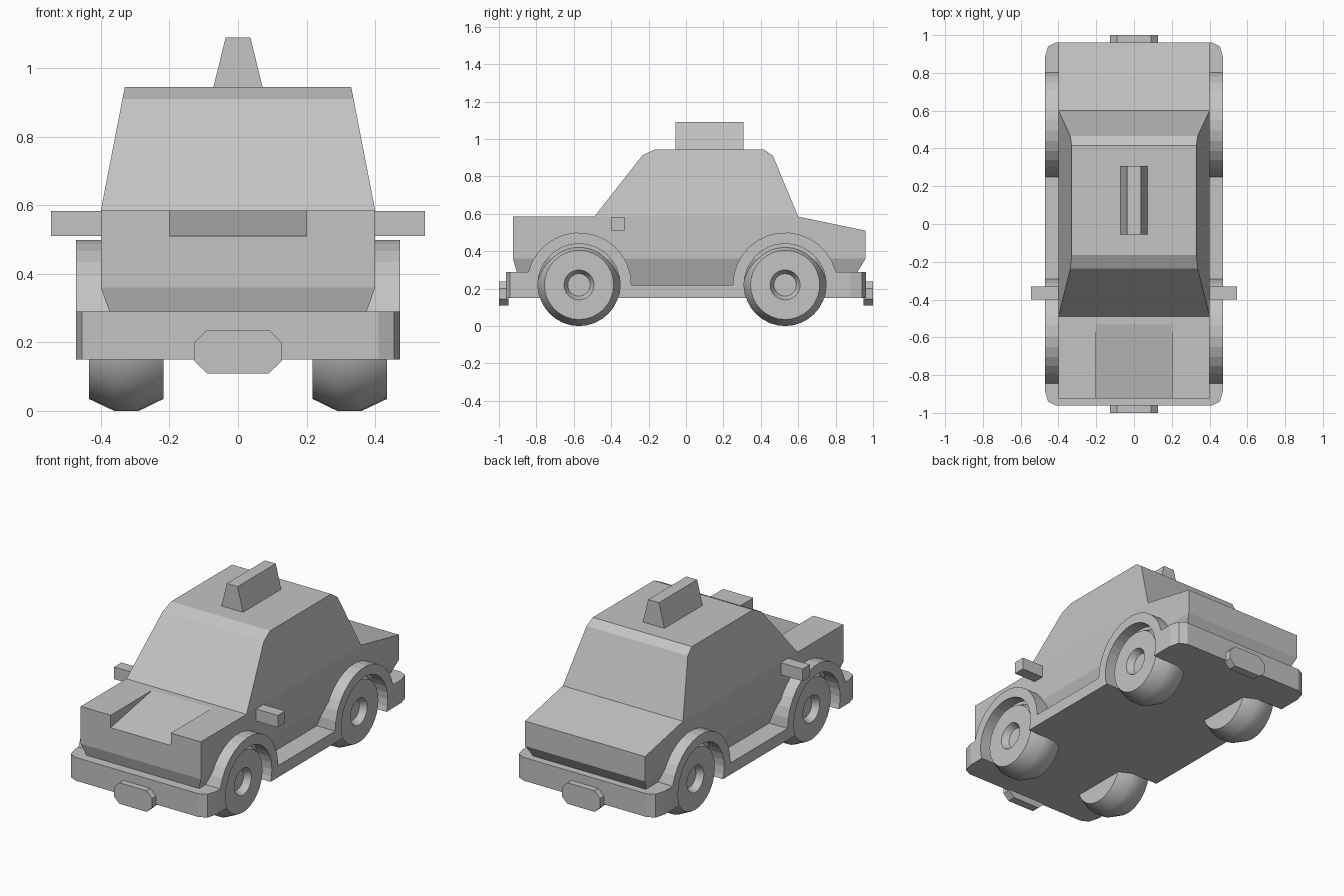
import bpy, bmesh, math

if "Cube" in bpy.data.objects:
    bpy.data.objects.remove(bpy.data.objects["Cube"], do_unlink=True)

grey = bpy.data.materials.new("light_grey")
grey.use_nodes = True
COLOUR = (0.55, 0.55, 0.55, 1)
grey.diffuse_color = COLOUR
grey.node_tree.nodes["Principled BSDF"].inputs["Base Color"].default_value = COLOUR


def make(name, bm):
    bmesh.ops.recalc_face_normals(bm, faces=bm.faces)
    mesh = bpy.data.meshes.new(name)
    bm.to_mesh(mesh)
    bm.free()
    mesh.materials.append(grey)
    obj = bpy.data.objects.new(name, mesh)
    bpy.context.collection.objects.link(obj)
    return obj


def prism(name, outline, axis, lo, hi):
    """Extrude a 2D outline along one axis from lo to hi."""
    bm = bmesh.new()
    place = {"x": lambda a, b, t: (t, a, b),
             "y": lambda a, b, t: (a, t, b),
             "z": lambda a, b, t: (a, b, t)}[axis]
    ends = [[bm.verts.new(place(a, b, t)) for a, b in outline] for t in (lo, hi)]
    for ring in ends:
        bm.faces.new(ring)
    n = len(outline)
    for i in range(n):
        j = (i + 1) % n
        bm.faces.new((ends[0][i], ends[0][j], ends[1][j], ends[1][i]))
    return make(name, bm)


def carve(obj, cutter, operation):
    """Apply a boolean and discard the cutter."""
    mod = obj.modifiers.new("carve", "BOOLEAN")
    mod.operation = operation
    mod.solver = "EXACT"
    mod.object = cutter
    cutter.hide_render = True
    bpy.ops.object.select_all(action="DESELECT")
    bpy.context.view_layer.objects.active = obj
    obj.select_set(True)
    bpy.ops.object.modifier_apply(modifier=mod.name)
    bpy.data.objects.remove(cutter, do_unlink=True)


def circle(cy, cz, r, n, start=0, end=2 * math.pi):
    return [(cy + r * math.cos(start + (end - start) * i / n),
             cz + r * math.sin(start + (end - start) * i / n)) for i in range(n + 1)]


WHEEL_Y = {"front": -0.572, "rear": 0.53}
WHEEL_R = 0.22
ARCH_R = 0.28
SEGMENTS = 32

# Body shell: side outline as (y, z, half width)
shell = [(-0.885, 0.22, 0.35), (-0.925, 0.36, 0.4), (-0.925, 0.585, 0.4),
         (-0.49, 0.585, 0.4), (-0.235, 0.91, 0.337), (-0.165, 0.945, 0.33),
         (0.415, 0.945, 0.33), (0.465, 0.91, 0.337), (0.6, 0.585, 0.4),
         (0.96, 0.51, 0.4), (0.96, 0.36, 0.4), (0.875, 0.22, 0.35)]
bm = bmesh.new()
sides = [[bm.verts.new((s * w, y, z)) for y, z, w in shell] for s in (-1, 1)]
for i in range(len(shell)):
    j = (i + 1) % len(shell)
    bm.faces.new((sides[0][i], sides[0][j], sides[1][j], sides[1][i]))
for v in sides:
    bm.faces.new((v[0], v[1], v[10], v[11]))
    bm.faces.new((v[1], v[2], v[3], v[8], v[9], v[10]))
    bm.faces.new(v[3:9])
body = make("body", bm)

# Sloping recess in the hood
carve(body, prism("hood_cutter", [(-1.0, 0.496), (-0.51, 0.589), (-1.0, 0.7)],
                  "x", -0.2, 0.2), "DIFFERENCE")

# Chassis with bumpers, sills and wheel arches
dip = math.asin(0.07 / ARCH_R)
profile = [(-1.1, 0.15), (-1.1, 0.29)]
profile += circle(WHEEL_Y["front"], 0.22, ARCH_R, 14, math.pi - dip, 0)
profile += circle(WHEEL_Y["rear"], 0.22, ARCH_R, 14, math.pi, dip)
profile += [(1.1, 0.29), (1.1, 0.15)]
chassis = prism("chassis", profile, "x", -0.6, 0.6)

# Rounded bumper corners, seen in plan
corner = [(0.472, 0.88), (0.455, 0.94), (0.41, 0.962)]
right_half = [(x, -y) for x, y in reversed(corner)] + corner
plan = right_half + [(-x, -y) for x, y in right_half]
carve(chassis, prism("plan_cutter", plan, "z", 0.0, 0.8), "INTERSECT")

# Wheels and their openings
tyre = [(0.218, 0.185), (0.29, 0.22), (0.36, 0.22), (0.434, 0.185),
        (0.434, 0.08), (0.395, 0.06)]
for end, wy in WHEEL_Y.items():
    for side, s in (("left", 1), ("right", -1)):
        opening = circle(wy, WHEEL_R, WHEEL_R, SEGMENTS)[:-1]
        carve(chassis, prism("arch_cutter", opening, "x", s * 0.36, s * 0.7), "DIFFERENCE")
        bm = bmesh.new()
        rings = [[bm.verts.new((s * x, y, z))
                  for y, z in circle(wy, WHEEL_R, r, SEGMENTS)[:-1]] for x, r in tyre]
        for a, b in zip(rings, rings[1:]):
            for i in range(SEGMENTS):
                j = (i + 1) % SEGMENTS
                bm.faces.new((a[i], a[j], b[j], b[i]))
        bm.faces.new(rings[0])
        bm.faces.new(rings[-1])
        wheel = make(f"{end}_{side}_wheel", bm)
        bpy.ops.object.select_all(action="DESELECT")
        bpy.context.view_layer.objects.active = wheel
        wheel.select_set(True)
        bpy.ops.object.shade_smooth_by_angle(angle=math.radians(30))

# Side mirrors
for side, s in (("left", 1), ("right", -1)):
    prism(f"{side}_mirror", [(-0.4, 0.51), (-0.33, 0.51), (-0.33, 0.583), (-0.4, 0.583)],
          "x", s * 0.39, s * 0.545)

# Blank number plates
half_plate = [(0.09, 0.11), (0.127, 0.145), (0.127, 0.2), (0.09, 0.237)]
plate = half_plate + [(-x, z) for x, z in reversed(half_plate)]
for end, s in (("front", -1), ("rear", 1)):
    prism(f"{end}_plate", plate, "y", s * 0.95, s * 1.0)

# Roof sign
prism("roof_sign", [(-0.073, 0.94), (0.073, 0.94), (0.036, 1.09), (-0.036, 1.09)],
      "y", -0.055, 0.308)
